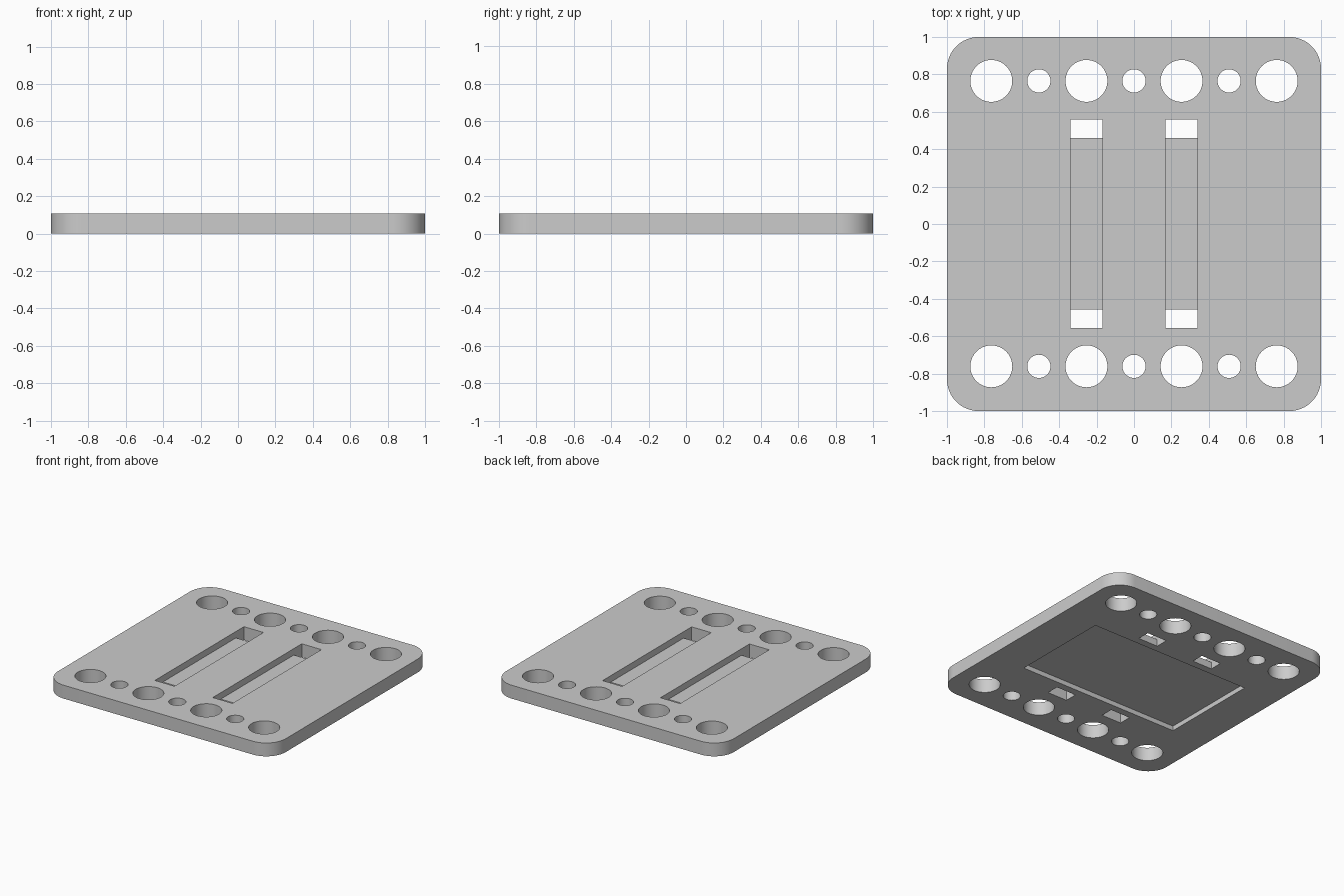
import bpy, bmesh, math
from mathutils import Vector

THICK = 0.106
SLOT_FLOOR = 0.055
RECESS = 0.037
CY = 0.002  # hole pattern sits slightly toward the back

if "Cube" in bpy.data.objects:
    bpy.data.objects.remove(bpy.data.objects["Cube"], do_unlink=True)

grey = bpy.data.materials.new("light grey")
colour = (0.6, 0.6, 0.6, 1)
grey.diffuse_color = colour
grey.use_nodes = True
grey.node_tree.nodes["Principled BSDF"].inputs["Base Color"].default_value = colour


def prism(name, points, direction):
    """Extrude a closed outline along a direction into a solid."""
    bm = bmesh.new()
    face = bm.faces.new([bm.verts.new(p) for p in points])
    grown = bmesh.ops.extrude_face_region(bm, geom=[face])["geom"]
    moved = [g for g in grown if isinstance(g, bmesh.types.BMVert)]
    bmesh.ops.translate(bm, verts=moved, vec=Vector(direction))
    bmesh.ops.recalc_face_normals(bm, faces=bm.faces)
    mesh = bpy.data.meshes.new(name)
    bm.to_mesh(mesh)
    bm.free()
    mesh.materials.append(grey)
    obj = bpy.data.objects.new(name, mesh)
    bpy.context.collection.objects.link(obj)
    return obj


def arc(cx, cy, r, start, end, steps, z):
    angles = [start + (end - start) * i / steps for i in range(steps + 1)]
    return [(cx + r * math.cos(a), cy + r * math.sin(a), z) for a in angles]


# Plate with rounded corners
radius = 0.17
c = 1 - radius
outline = []
for i, (sx, sy) in enumerate([(1, 1), (-1, 1), (-1, -1), (1, -1)]):
    outline += arc(sx * c, sy * c, radius, i * math.pi / 2, (i + 1) * math.pi / 2, 16, 0)
plate = prism("mounting_plate", outline, (0, 0, THICK))

cutters = []

# Rows of alternating large and small round holes
for y in (CY - 0.763, CY + 0.763):
    for i in range(-3, 4):
        r = 0.112 if i % 2 else 0.062
        circle = arc(i * 0.2543, y, r, 0, 2 * math.pi, 64, -0.1)[:-1]
        cutters.append(prism("hole_cutter", circle, (0, 0, 0.4)))

# Strap slots: shallow channel with a through opening at each end
outer, inner = 0.558, 0.458
side = [(-outer, -0.1), (-inner, -0.1), (-inner, SLOT_FLOOR), (inner, SLOT_FLOOR),
        (inner, -0.1), (outer, -0.1), (outer, 0.3), (-outer, 0.3)]
for x in (-0.254, 0.254):
    profile = [(x - 0.086, y + CY, z) for y, z in side]
    cutters.append(prism("slot_cutter", profile, (0.172, 0, 0)))

# Rectangular recess in the underside
rect = [(sx * 0.70, sy * 0.40 + CY, -0.1) for sx, sy in ((-1, -1), (1, -1), (1, 1), (-1, 1))]
cutters.append(prism("recess_cutter", rect, (0, 0, 0.1 + RECESS)))

# Cut everything out of the plate
bpy.ops.object.select_all(action="DESELECT")
bpy.context.view_layer.objects.active = plate
plate.select_set(True)
for cutter in cutters:
    mod = plate.modifiers.new("cut", "BOOLEAN")
    mod.operation = "DIFFERENCE"
    mod.solver = "EXACT"
    mod.object = cutter
    bpy.ops.object.modifier_apply(modifier=mod.name)
    bpy.data.objects.remove(cutter, do_unlink=True)

bpy.ops.object.shade_smooth_by_angle(angle=math.radians(30))
